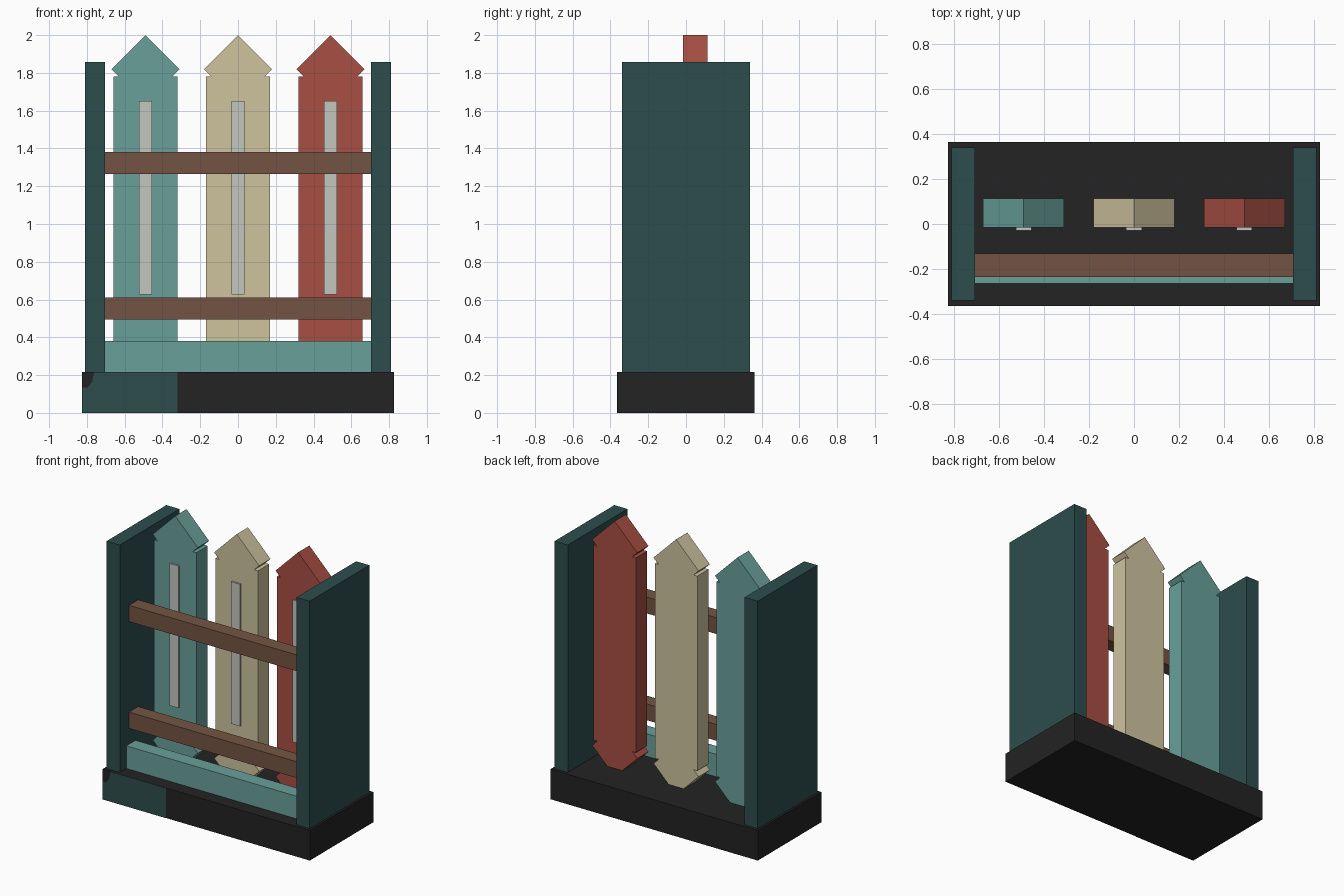
import bpy, bmesh

if "Cube" in bpy.data.objects:
    bpy.data.objects.remove(bpy.data.objects["Cube"])


def material(name, r, g, b):
    """Flat colour given as sRGB 0-255, stored as linear."""
    def lin(c):
        c /= 255
        return c / 12.92 if c <= 0.04045 else ((c + 0.055) / 1.055) ** 2.4
    m = bpy.data.materials.new(name)
    m.diffuse_color = (lin(r), lin(g), lin(b), 1)
    m.use_nodes = True
    m.node_tree.nodes["Principled BSDF"].inputs["Base Color"].default_value = m.diffuse_color
    return m


BLACK = material("black", 35, 35, 35)
DARK_TEAL = material("dark teal", 45, 77, 77)
TEAL = material("teal", 105, 160, 154)
CREAM = material("cream", 207, 195, 159)
RED = material("red", 167, 78, 67)
BROWN = material("brown", 116, 84, 68)
GREY = material("light grey", 195, 199, 191)


def prism(name, outline, y0, y1, mat):
    """Extrude an x-z outline from y0 to y1."""
    bm = bmesh.new()
    face = bm.faces.new([bm.verts.new((x, y0, z)) for x, z in outline])
    ext = bmesh.ops.extrude_face_region(bm, geom=[face])
    verts = [v for v in ext["geom"] if isinstance(v, bmesh.types.BMVert)]
    bmesh.ops.translate(bm, verts=verts, vec=(0, y1 - y0, 0))
    bmesh.ops.recalc_face_normals(bm, faces=bm.faces)
    mesh = bpy.data.meshes.new(name)
    bm.to_mesh(mesh)
    bm.free()
    mesh.materials.append(mat)
    obj = bpy.data.objects.new(name, mesh)
    bpy.context.collection.objects.link(obj)
    return obj


def box(name, x0, x1, y0, y1, z0, z1, mat):
    return prism(name, [(x0, z0), (x1, z0), (x1, z1), (x0, z1)], y0, y1, mat)


# Base slab with a painted patch on the left of its front
box("base", -0.827, 0.827, -0.363, 0.363, 0, 0.217, BLACK)
prism("base_front_patch",
      [(-0.827, 0), (-0.32, 0), (-0.32, 0.217), (-0.762, 0.217),
       (-0.772, 0.165), (-0.795, 0.135), (-0.827, 0.133)],
      -0.365, -0.363, DARK_TEAL)

# Side panels
for side, label in ((-1, "left"), (1, "right")):
    xs = sorted((side * 0.81, side * 0.705))
    box(label + "_panel", *xs, -0.34, 0.34, 0.217, 1.857, DARK_TEAL)

# Front rails and bottom bar
for label, z0 in (("lower", 0.495), ("upper", 1.265)):
    box(label + "_rail", -0.705, 0.705, -0.235, -0.13, z0, z0 + 0.117, BROWN)
box("bottom_bar", -0.705, 0.705, -0.265, -0.16, 0.217, 0.38, TEAL)

# Pickets: a board with a diamond through each end, drawn as one outline
W, H = 0.169, 0.18           # board half width, diamond half diagonal
MID, TOP, HEAD = 1.078, 1.78, 1.82
notch = H - (HEAD - TOP)
corner = [(W, TOP), (notch, TOP), (H, HEAD), (0, HEAD + H)]
upper = corner + [(-x, z) for x, z in corner[-2::-1]]
lower = [(-x, 2 * MID - z) for x, z in upper]
for label, cx, mat in (("left", -0.49, TEAL), ("middle", 0, CREAM), ("right", 0.49, RED)):
    prism(label + "_picket", [(cx + x, z) for x, z in upper + lower], -0.015, 0.113, mat)
    box(label + "_picket_strip", cx - 0.035, cx + 0.035, -0.028, -0.015, 0.628, 1.652, GREY)
